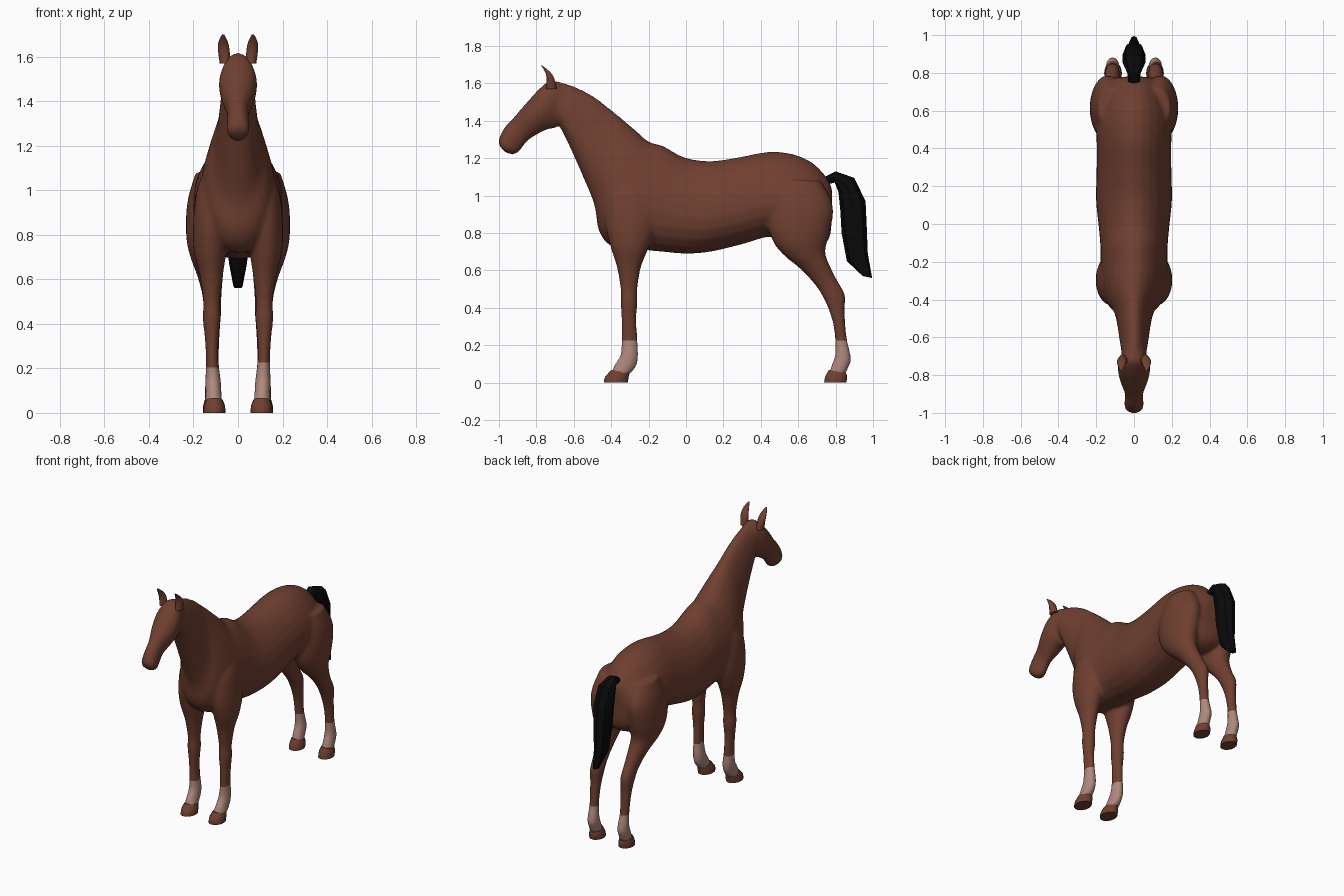
import bpy
import bmesh
from math import cos, sin, pi

default_cube = bpy.data.objects.get("Cube")
if default_cube:
    bpy.data.objects.remove(default_cube, do_unlink=True)


def make_material(name, colour):
    material = bpy.data.materials.new(name)
    material.use_nodes = True
    rgba = (*colour, 1)
    material.diffuse_color = rgba
    material.node_tree.nodes["Principled BSDF"].inputs["Base Color"].default_value = rgba
    return material


chestnut = make_material("chestnut coat", (.16, .05, .03))
sock_pink = make_material("pale sock", (.43, .25, .21))
tail_black = make_material("black hair", (.003, .003, .003))


def smooth_rings(rings, steps):
    """Insert interpolated rings so that the outline flows through each given ring."""
    result = []
    last = len(rings) - 1
    for i in range(last):
        before, start = rings[max(i - 1, 0)], rings[i]
        end, after = rings[i + 1], rings[min(i + 2, last)]
        for step in range(steps):
            t = step / steps
            result.append([
                b + (c - a) * t / 2
                + (a - 5 * b / 2 + 2 * c - d / 2) * t ** 2
                + (3 * (b - c) + d - a) / 2 * t ** 3
                for a, b, c, d in zip(before, start, end, after)])
    result.append(rings[last])
    return result


def loft(bm, rings, side=1, sides=24, steps=4, taper=0):
    """Skin oval rings: (y, z) of one edge, (y, z) of the other, centre x, half width."""
    loops = []
    for ya, za, yb, zb, centre, width in smooth_rings(rings, steps):
        loop = []
        for k in range(sides):
            angle = 2 * pi * k / sides
            along = sin(angle)
            x = centre + width * cos(angle) * (1 - taper * along)
            y = (ya + yb) / 2 + (ya - yb) / 2 * along
            z = (za + zb) / 2 + (za - zb) / 2 * along
            loop.append(bm.verts.new((side * x, y, z)))
        loops.append(loop)
    faces = [bm.faces.new(loops[0]), bm.faces.new(loops[-1])]
    for lower, upper in zip(loops, loops[1:]):
        for k in range(sides):
            n = (k + 1) % sides
            faces.append(bm.faces.new((lower[k], lower[n], upper[n], upper[k])))
    bmesh.ops.recalc_face_normals(bm, faces=faces)


def make_object(name, bm, materials, angle=60):
    mesh = bpy.data.meshes.new(name)
    bm.to_mesh(mesh)
    bm.free()
    obj = bpy.data.objects.new(name, mesh)
    bpy.context.collection.objects.link(obj)
    for material in materials:
        mesh.materials.append(material)
    shade(obj, angle)
    return obj


def shade(obj, angle):
    bpy.ops.object.select_all(action="DESELECT")
    obj.select_set(True)
    bpy.context.view_layer.objects.active = obj
    bpy.ops.object.shade_smooth_by_angle(angle=angle * pi / 180)


# Torso and neck, from rump to poll
torso = [
    (.78, 1.04, .78, .92, 0, .05),
    (.75, 1.1, .765, .77, 0, .13),
    (.67, 1.18, .68, .71, 0, .18),
    (.56, 1.225, .56, .74, 0, .2),
    (.43, 1.233, .45, .78, 0, .195),
    (.28, 1.205, .3, .74, 0, .195),
    (.13, 1.185, .13, .7, 0, .198),
    (-.01, 1.205, 0, .69, 0, .185),
    (-.12, 1.265, -.13, .7, 0, .175),
    (-.2, 1.29, -.28, .715, 0, .175),
    (-.27, 1.35, -.4, .73, 0, .165),
    (-.34, 1.41, -.465, .81, 0, .14),
    (-.42, 1.475, -.49, .95, 0, .105),
    (-.5, 1.535, -.55, 1.1, 0, .088),
    (-.6, 1.585, -.63, 1.28, 0, .075),
    (-.68, 1.61, -.68, 1.38, 0, .065),
]

# Head, from poll to muzzle
head = [
    (-.65, 1.59, -.66, 1.42, 0, .055),
    (-.72, 1.618, -.69, 1.365, 0, .072),
    (-.78, 1.575, -.74, 1.355, 0, .086),
    (-.85, 1.5, -.8, 1.325, 0, .074),
    (-.92, 1.42, -.85, 1.29, 0, .05),
    (-.97, 1.365, -.885, 1.245, 0, .049),
    (-1, 1.305, -.92, 1.22, 0, .05),
    (-1, 1.27, -.965, 1.23, 0, .032),
]

# Legs, from shoulder or hip down to the pastern
front_leg = [
    (-.36, 1.12, -.2, 1.12, .09, .05),
    (-.42, 1, -.18, 1, .11, .075),
    (-.43, .85, -.16, .85, .122, .08),
    (-.405, .73, -.2, .72, .125, .073),
    (-.37, .62, -.24, .62, .12, .053),
    (-.35, .5, -.26, .5, .118, .038),
    (-.35, .43, -.26, .43, .118, .041),
    (-.345, .34, -.265, .34, .118, .032),
    (-.345, .24, -.26, .24, .116, .028),
    (-.35, .15, -.255, .14, .112, .035),
    (-.38, .1, -.27, .08, .11, .036),
    (-.4, .05, -.31, .04, .108, .04),
]
hind_leg = [
    (.5, 1.08, .72, 1.08, .12, .07),
    (.45, .96, .775, .98, .135, .088),
    (.44, .84, .787, .9, .14, .094),
    (.47, .745, .765, .79, .14, .09),
    (.53, .675, .745, .7, .135, .075),
    (.615, .605, .77, .625, .125, .058),
    (.7, .51, .81, .545, .117, .043),
    (.75, .42, .85, .47, .115, .039),
    (.785, .32, .848, .38, .115, .033),
    (.797, .22, .86, .24, .115, .029),
    (.797, .15, .883, .13, .113, .035),
    (.777, .09, .868, .08, .113, .036),
    (.765, .05, .85, .04, .112, .038),
]

# Fuse the skin parts into one flowing surface
bm = bmesh.new()
loft(bm, torso, taper=.2)
loft(bm, head, taper=-.1)
for side in (1, -1):
    loft(bm, front_leg, side)
    loft(bm, hind_leg, side)
body = make_object("body", bm, [chestnut, sock_pink])
remesh = body.modifiers.new("fuse", "REMESH")
remesh.mode = "VOXEL"
remesh.voxel_size = .011
relax = body.modifiers.new("relax", "SMOOTH")
relax.factor = .5
relax.iterations = 6
shade(body, 60)
fused = bpy.data.meshes.new_from_object(
    body.evaluated_get(bpy.context.evaluated_depsgraph_get()))
body.modifiers.clear()
body.data = fused
fused.materials.clear()
fused.materials.append(chestnut)
fused.materials.append(sock_pink)

# Pale socks on the lower legs, the right front one shorter
for face in fused.polygons:
    x, y, z = face.center
    sock_top = .2 if x < 0 and y < 0 else .23
    face.material_index = 1 if z < sock_top else 0
shade(body, 60)

# Hooves and ears
front_hoof = [
    (-.4, .068, -.3, .05, .107, .038),
    (-.435, .03, -.305, .03, .106, .048),
    (-.44, 0, -.31, 0, .106, .049),
]
hind_hoof = [
    (.762, .068, .858, .05, .112, .037),
    (.742, .03, .863, .03, .111, .046),
    (.737, 0, .858, 0, .111, .047),
]
ear = [
    (-.75, 1.57, -.69, 1.57, .058, .024),
    (-.745, 1.63, -.705, 1.63, .064, .026),
    (-.758, 1.67, -.73, 1.665, .067, .021),
    (-.778, 1.7, -.768, 1.695, .067, .006),
]
for label, side in (("left", 1), ("right", -1)):
    for part, rings in (("front_hoof", front_hoof), ("hind_hoof", hind_hoof), ("ear", ear)):
        bm = bmesh.new()
        loft(bm, rings, side, sides=14, steps=2)
        make_object(label + "_" + part, bm, [chestnut], 50)

# Tail
tail = [
    (.74, 1.1, .755, 1.06, 0, .03),
    (.8, 1.13, .795, 1.07, 0, .035),
    (.9, 1.095, .815, 1.02, 0, .062),
    (.96, .97, .825, .92, 0, .062),
    (.967, .82, .832, .8, 0, .055),
    (.972, .69, .86, .65, 0, .04),
    (.995, .56, .945, .57, 0, .02),
]
bm = bmesh.new()
loft(bm, tail, sides=8, steps=1)
make_object("tail", bm, [tail_black], 35)
